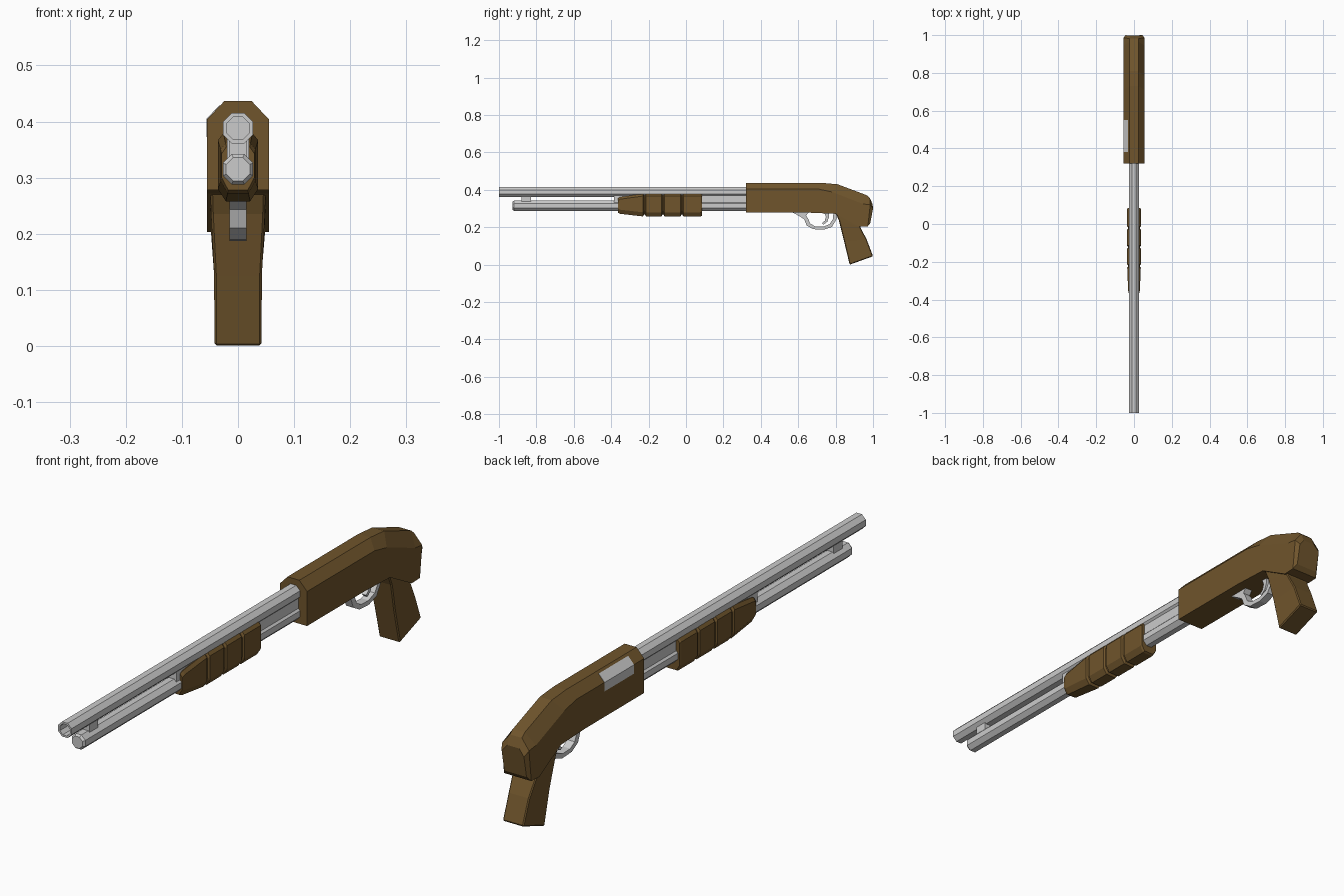
import bpy, bmesh, math

if "Cube" in bpy.data.objects:
    bpy.data.objects.remove(bpy.data.objects["Cube"])

wood = bpy.data.materials.new("wood")
wood.diffuse_color = (0.16, 0.09, 0.025, 1)
wood.use_nodes = True
wood.node_tree.nodes["Principled BSDF"].inputs["Base Color"].default_value = wood.diffuse_color


def loft(name, rings, mat=None, bevel=0, closed=False):
    """Skin a list of equal-length point rings; cap both ends unless closed."""
    bm = bmesh.new()
    vs = [[bm.verts.new(p) for p in ring] for ring in rings]
    n = len(vs[0])
    pairs = list(zip(vs, vs[1:]))
    if closed:
        pairs.append((vs[-1], vs[0]))
    else:
        bm.faces.new(vs[0])
        bm.faces.new(vs[-1])
    for a, b in pairs:
        for i in range(n):
            j = (i + 1) % n
            bm.faces.new((a[i], a[j], b[j], b[i]))
    bmesh.ops.recalc_face_normals(bm, faces=bm.faces)
    me = bpy.data.meshes.new(name)
    bm.to_mesh(me)
    bm.free()
    ob = bpy.data.objects.new(name, me)
    bpy.context.collection.objects.link(ob)
    if mat:
        me.materials.append(mat)
    if bevel:
        m = ob.modifiers.new("bevel", 'BEVEL')
        m.width, m.segments, m.limit_method = bevel, 1, 'ANGLE'
        m.angle_limit = math.radians(35)
    return ob


def octagon(y, z, r):
    """Flat-topped octagon with distance r from centre to each flat."""
    R = r / math.cos(math.pi / 8)
    return [(R * math.cos(a), y, z + R * math.sin(a))
            for a in (math.pi * (k + 0.5) / 4 for k in range(8))]


def block(name, w, y0, y1, z0, z1):
    return loft(name, [[(-w, y, z0), (w, y, z0), (w, y, z1), (-w, y, z1)]
                       for y in (y0, y1)])


def mirrored(half):
    """Complete a symmetric ring from its +x points."""
    return half + [(-x, y, z) for x, y, z in reversed(half)]


# Hollow barrel and capped magazine tube
loft("barrel", [octagon(y, 0.388, r) for y, r in
                ((0.36, 0.027), (-1, 0.027), (-1, 0.02), (-0.9, 0.02))])
loft("magazine_tube", [octagon(y, 0.315, r) for y, r in
                       ((0.36, 0.027), (-0.92, 0.027), (-0.928, 0.021))])

# Joining pieces between the tubes
block("front_bracket", 0.016, -0.88, -0.83, 0.33, 0.37)
block("tube_web", 0.02, -0.385, 0.36, 0.325, 0.38)


# Pump fore-end: chamfered section, tapered nose, three grooves
def pump_ring(y, w, z0, z1):
    return mirrored([(w * 0.6, y, z0), (w, y, z0 + 0.022),
                     (w, y, z1 - 0.012), (w * 0.72, y, z1)])


big, small = (0.036, 0.258, 0.379), (0.031, 0.267, 0.371)
rings = [pump_ring(-0.364, 0.029, 0.278, 0.355), pump_ring(-0.352, 0.031, 0.272, 0.362)]
for g in (-0.222, -0.123, -0.022):
    rings += [pump_ring(g - 0.008, *big), pump_ring(g - 0.003, *small),
              pump_ring(g + 0.003, *small), pump_ring(g + 0.008, *big)]
rings += [pump_ring(0.078, *big), pump_ring(0.085, 0.034, 0.262, 0.376)]
loft("pump_grip", rings, wood)

# Receiver flowing into the stock: top, shoulder and bottom (y, z) per station
stations = [
    ((0.32, 0.437), (0.32, 0.404), (0.32, 0.278), 0.055),
    ((0.73, 0.437), (0.71, 0.404), (0.66, 0.278), 0.055),
    ((0.81, 0.430), (0.78, 0.389), (0.80, 0.272), 0.055),
    ((0.965, 0.372), (0.945, 0.325), (0.925, 0.203), 0.055),
    ((0.982, 0.358), (0.985, 0.320), (0.972, 0.205), 0.055),
    ((0.997, 0.325), (1.0, 0.300), (0.985, 0.222), 0.045),
]
loft("receiver_stock", [mirrored([(0.024, *t), (w, *s), (w, *b)])
                        for t, s, b, w in stations], wood)

# Pistol grip: front and back (y, z) with half widths
grip = [
    ((0.79, 0.30), (0.94, 0.26), 0.050),
    ((0.818, 0.235), (0.932, 0.20), 0.048),
    ((0.845, 0.125), (0.966, 0.135), 0.0425),
    ((0.875, 0.0), (1.0, 0.045), 0.042),
]
loft("pistol_grip", [[(-w, *f), (w, *f), (w, *b), (-w, *b)] for f, b, w in grip],
     wood, bevel=0.004)

# Ejection port folded over the left shoulder
port = [(-0.032, 0.4305), (-0.0565, 0.4045), (-0.0565, 0.372), (-0.045, 0.385)]
loft("ejection_port", [[(x, y, z) for x, z in port] for y in (0.38, 0.55)])


# Flat strips following a side path: (outer y, z, inner y, z)
def strip(name, path, w):
    loft(name, [[(-w, a, b), (w, a, b), (w, c, d), (-w, c, d)]
                for a, b, c, d in path])


strip("trigger_guard", [
    (0.56, 0.285, 0.66, 0.285), (0.605, 0.26, 0.642, 0.262),
    (0.632, 0.243, 0.652, 0.248), (0.645, 0.21, 0.664, 0.22),
    (0.68, 0.19, 0.69, 0.205), (0.735, 0.187, 0.733, 0.203),
    (0.78, 0.202, 0.768, 0.217), (0.803, 0.24, 0.785, 0.243),
    (0.815, 0.29, 0.79, 0.29)], 0.015)
strip("trigger", [
    (0.735, 0.29, 0.765, 0.29), (0.748, 0.255, 0.764, 0.252),
    (0.742, 0.235, 0.755, 0.229), (0.728, 0.222, 0.735, 0.214)], 0.008)
